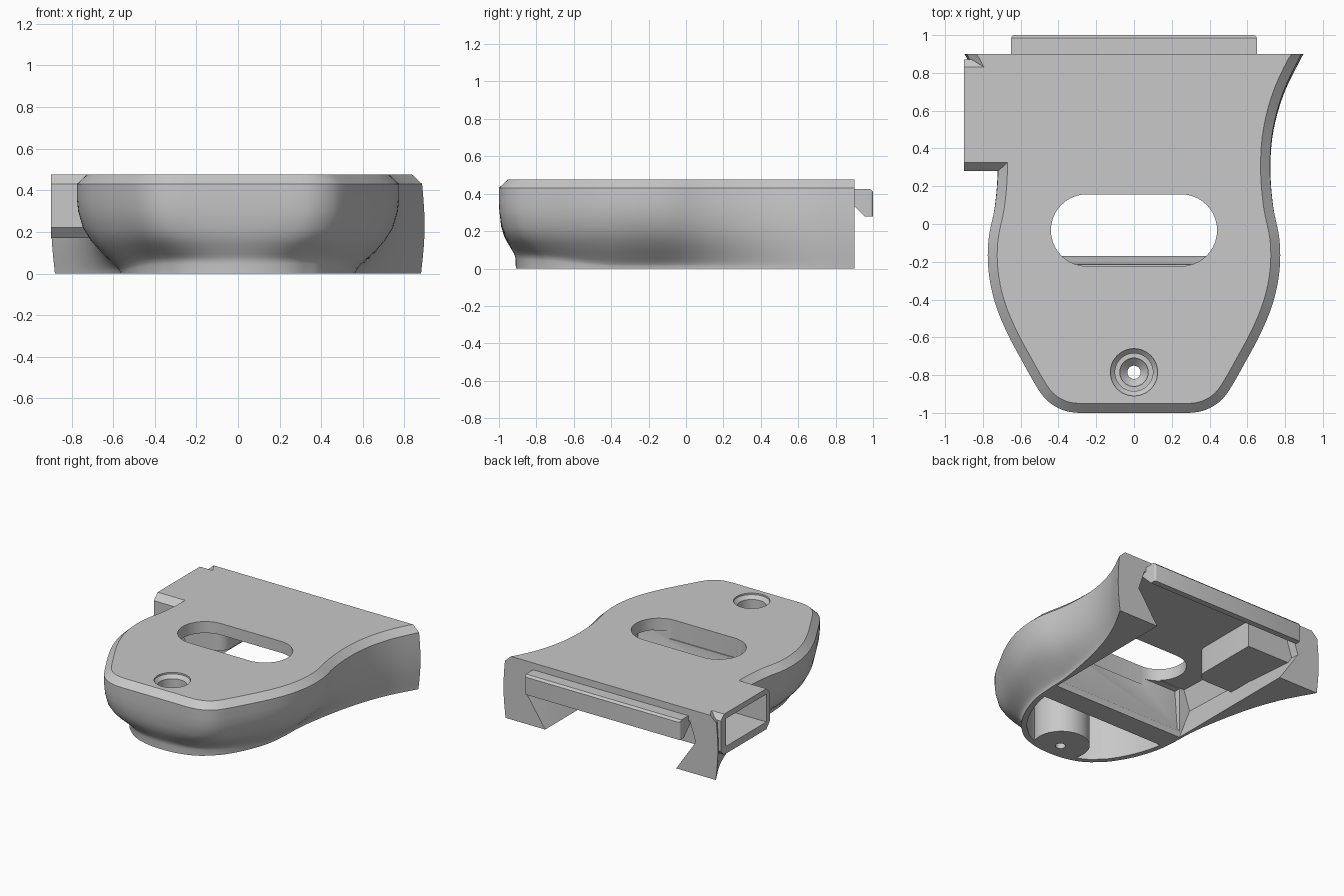
import bpy, bmesh, math
from mathutils import Vector

old = bpy.data.objects.get("Cube")
if old:
    bpy.data.objects.remove(old, do_unlink=True)

grey = bpy.data.materials.new("plain grey")
grey.use_nodes = True
grey.diffuse_color = (0.58, 0.58, 0.58, 1)
grey.node_tree.nodes["Principled BSDF"].inputs["Base Color"].default_value = (0.58, 0.58, 0.58, 1)


def loft(name, rings):
    """Closed solid through rings of equal point count."""
    bm = bmesh.new()
    loops = [[bm.verts.new(p) for p in ring] for ring in rings]
    n = len(loops[0])
    for a, b in zip(loops, loops[1:]):
        for i in range(n):
            j = (i + 1) % n
            bm.faces.new((a[i], a[j], b[j], b[i]))
    bm.faces.new(loops[0][::-1])
    bm.faces.new(loops[-1])
    bmesh.ops.recalc_face_normals(bm, faces=bm.faces)
    me = bpy.data.meshes.new(name)
    bm.to_mesh(me)
    bm.free()
    ob = bpy.data.objects.new(name, me)
    bpy.context.collection.objects.link(ob)
    return ob


def across(name, profile, x0, x1):
    """Prism along x from a (y, z) profile."""
    return loft(name, [[(x, y, z) for y, z in profile] for x in (x0, x1)])


def upright(name, outline, z0, z1):
    """Prism along z from an (x, y) outline."""
    return loft(name, [[(x, y, z) for x, y in outline] for z in (z0, z1)])


def turned(name, profile, cy, n=48):
    """Stack of circles from (radius, z) pairs, centred on x = 0."""
    ang = [2 * math.pi * i / n for i in range(n)]
    return loft(name, [[(r * math.cos(a), cy + r * math.sin(a), z) for a in ang] for r, z in profile])


def mirrored(half):
    return half + [(-a, b) for a, b in reversed(half) if a > 1e-4]


def combine(target, tool, operation):
    mod = target.modifiers.new("combine", 'BOOLEAN')
    mod.operation, mod.solver, mod.object = operation, 'EXACT', tool
    bpy.context.view_layer.objects.active = target
    bpy.ops.object.modifier_apply(modifier=mod.name)
    bpy.data.objects.remove(tool, do_unlink=True)


def smooth_path(pts, steps=4):
    """Catmull-Rom curve through the points."""
    p = [Vector(q) for q in pts]
    p = [2 * p[0] - p[1]] + p + [Vector((-p[-2].x, p[-2].y))]
    out = []
    for a, b, c, d in zip(p, p[1:], p[2:], p[3:]):
        for k in range(steps):
            t = k / steps
            out.append(0.5 * (2 * b + (c - a) * t + (2 * a - 5 * b + 4 * c - d) * t * t
                              + (3 * b - a - 3 * c + d) * t ** 3))
    return out + [p[-2]]


def inset(path, d):
    out = []
    for i, q in enumerate(path):
        if i == 0:
            out.append(q - Vector((d, 0)))
            continue
        nxt = path[i + 1] if i + 1 < len(path) else Vector((-path[i - 1].x, path[i - 1].y))
        t = (nxt - path[i - 1]).normalized()
        out.append(q + d * Vector((t.y, -t.x)))
    return out


# Half outlines from back corner to front centre: wide rim and narrow foot
rim = smooth_path([(.885, .9), (.79, .7), (.735, .5), (.72, .3), (.735, .1), (.77, -.08), (.77, -.25),
                   (.735, -.42), (.67, -.58), (.59, -.73), (.507, -.875), (.451, -.942), (.376, -.985),
                   (.29, -1), (.15, -1), (0, -1)])
foot = smooth_path([(.88, .9), (.77, .7), (.69, .5), (.635, .3), (.595, .1), (.57, -.08), (.565, -.22),
                    (.55, -.38), (.51, -.52), (.455, -.64), (.39, -.74), (.34, -.79), (.28, -.84),
                    (.21, -.875), (.11, -.902), (0, -.91)])

# Shell: foot blends up into the rim (its lip is taller at the front), then a chamfer to the top
rings = []
for z, w, lift in [(0, 1, 0), (.012, .99, .035), (.024, .96, .04), (.04, .89, .04), (.06, .79, .035),
                   (.085, .66, .03), (.12, .49, .02), (.16, .32, .01), (.22, .14, 0), (.3, .03, 0),
                   (.36, 0, 0), (.43, 0, 0)]:
    swell = .014 * math.sin(math.pi * min(z / .43, 1))
    ring = []
    for r, f in zip(rim, foot):
        q = r.lerp(f, w)
        front = min(max((-f.y - .35) / .5, 0), 1)
        front = front * front * (3 - 2 * front)
        ring.append((q.x + swell * max(0, r.y), q.y, z + lift * front))
    rings.append(ring + [(-x, y, h) for x, y, h in reversed(ring) if x > 1e-4])
rings.append([(x, y, .477) for x, y in mirrored([(q.x, q.y) for q in inset(rim, .05)])])
shell = loft("shell", rings)

# Side box with chamfered edges
box = [(.28, .43), (.325, .477), (.83, .477), (.87, .44), (.87, .21), (.83, .17), (.325, .17), (.28, .22)]
combine(shell, across("side_box", box, -.9, -.5), 'UNION')

# Dovetail channel underneath, open at the back, with a tapered chamber above it
spans = [(1.0, .72), (.88, .71), (.35, .66), (-.17, .64)]
for name, lower, upper in [("channel", [(.51, -.06), (.548, 0)], []),
                           ("chamber", [], [.39])]:
    sections = []
    for y, w in spans:
        half = lower + ([(w - .007, .23)] if upper else []) + [(w, .24)] + [(w - .05, z) for z in upper]
        sections.append([(x, y, z) for x, z in mirrored(half)])
    combine(shell, loft(name, sections), 'DIFFERENCE')

# Undercut behind the cross bar lip
lip = [(-.1, .05), (-.17, .05), (-.195, .08), (-.22, .385), (-.1, .385)]
combine(shell, across("undercut", lip, -.55, .55), 'DIFFERENCE')

# Housing inside the chamber with a rounded corner, hollowed from the side box
bend = [math.pi / 12 * i for i in range(7)]
corner = [(-.41 + .09 * math.sin(a), .37 - .09 * math.cos(a)) for a in bend]
housing = [(-.71, .28)] + corner + [(-.32, .84), (-.71, .84)]
combine(shell, upright("housing", housing, .19, .42), 'UNION')
window = [(.325, .225), (.325, .435), (.81, .435), (.81, .225)]
combine(shell, across("window", window, -1, -.41), 'DIFFERENCE')

# Long slot through the top
arc = [math.pi * i / 20 - math.pi / 2 for i in range(21)]
right = [(.25 + .19 * math.cos(a), -.033 + .19 * math.sin(a)) for a in arc]
combine(shell, upright("slot", mirrored(right), .33, .6), 'DIFFERENCE')

# Front pocket under the top, leaving a screw boss standing in it
outline = mirrored([(q.x, q.y) for q in inset(foot, .04) if q.y < -.33])
pocket = upright("pocket", outline, -.1, .39)
combine(pocket, turned("boss", [(.195, -.2), (.195, .5)], -.775), 'DIFFERENCE')
combine(shell, pocket, 'DIFFERENCE')
bore = [(.035, -.05), (.035, .17), (.075, .21), (.075, .23), (.1, .23), (.1, .44), (.125, .465), (.125, .55)]
combine(shell, turned("bore", bore, -.785), 'DIFFERENCE')

# Rear tab with a sloped underside and softened ends
tab = [(.84, .425), (.985, .425), (1, .41), (1, .278), (.955, .278), (.84, .393)]
rear_tab = across("rear_tab", tab, -.65, .65)
bm = bmesh.new()
bm.from_mesh(rear_tab.data)
ends = [e for e in bm.edges if all(v.co.y > .99 for v in e.verts)
        and abs(e.verts[0].co.x - e.verts[1].co.x) < .01]
bmesh.ops.bevel(bm, geom=ends, offset=.015, segments=3, affect='EDGES', profile=.5)
bm.to_mesh(rear_tab.data)
bm.free()

for ob in (shell, rear_tab):
    ob.data.materials.clear()
    ob.data.materials.append(grey)
    bpy.ops.object.select_all(action='DESELECT')
    ob.select_set(True)
    bpy.context.view_layer.objects.active = ob
    bpy.ops.object.shade_smooth_by_angle(angle=math.radians(40))
